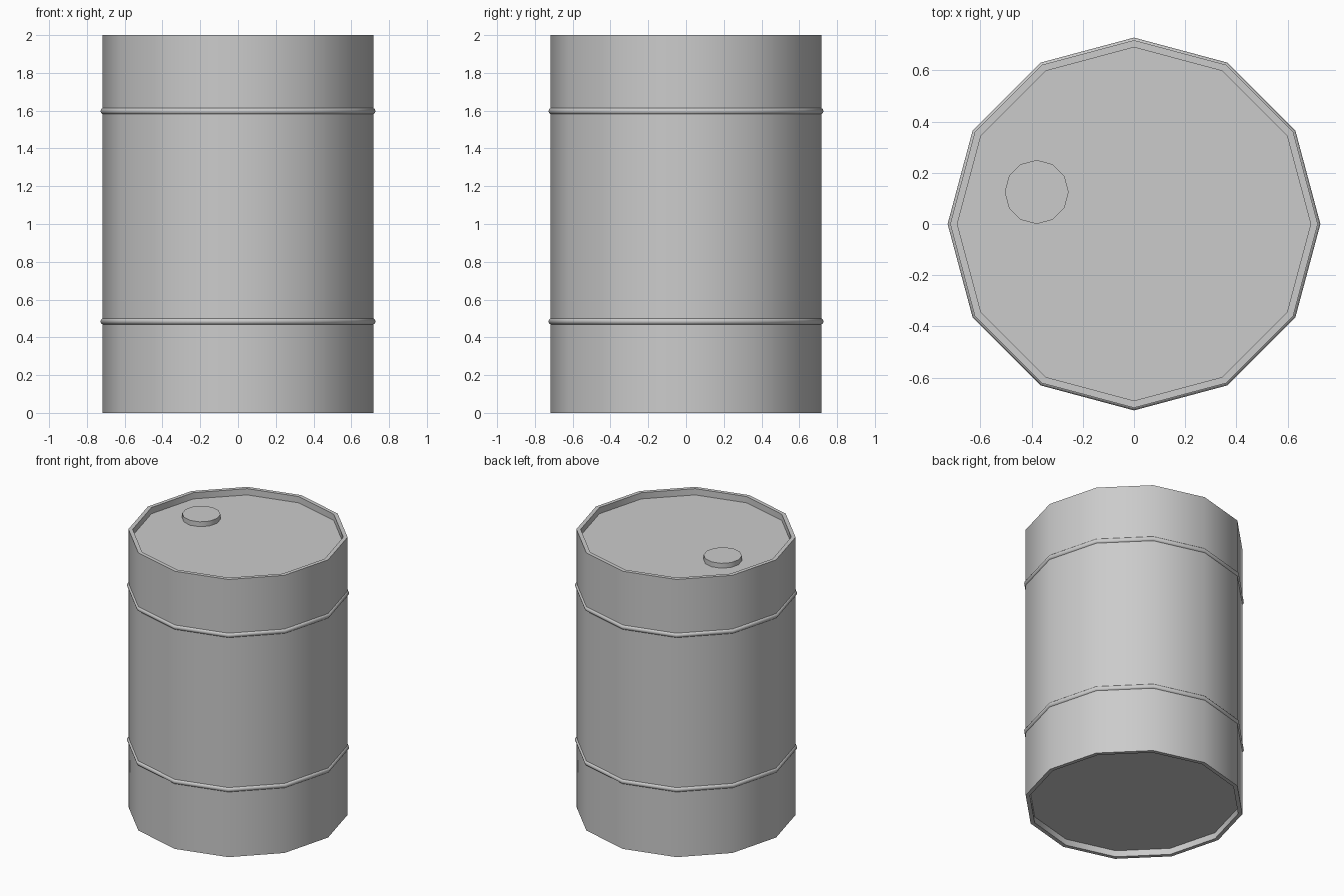
import bpy, bmesh
from math import radians, cos, sin, pi

if "Cube" in bpy.data.objects:
    bpy.data.objects.remove(bpy.data.objects["Cube"])

SIDES = 12


def finish(obj):
    bpy.ops.object.select_all(action='DESELECT')
    obj.select_set(True)
    bpy.context.view_layer.objects.active = obj
    bpy.ops.object.shade_smooth_by_angle(angle=radians(40))


def lathe(name, profile):
    """Spin a (radius, height) profile around z and cap both ends."""
    bm = bmesh.new()
    loops = [[bm.verts.new((r * cos(2 * pi * i / SIDES), r * sin(2 * pi * i / SIDES), z))
              for i in range(SIDES)] for r, z in profile]
    for a, b in zip(loops, loops[1:]):
        for i in range(SIDES):
            j = (i + 1) % SIDES
            bm.faces.new((a[i], a[j], b[j], b[i]))
    bm.faces.new(loops[0][::-1])
    bm.faces.new(loops[-1])
    bmesh.ops.recalc_face_normals(bm, faces=bm.faces)
    mesh = bpy.data.meshes.new(name)
    bm.to_mesh(mesh)
    bm.free()
    obj = bpy.data.objects.new(name, mesh)
    bpy.context.collection.objects.link(obj)
    finish(obj)


# Drum shell with recessed lid and base
R, RIM, DEPTH = 0.718, 0.69, 0.045
lathe("drum_body", [(RIM, DEPTH), (RIM, 0), (R, 0),
                    (R, 2), (RIM, 2), (RIM, 2 - DEPTH)])

# Two raised hoops
for name, z in (("lower_hoop", 0.485), ("upper_hoop", 1.597)):
    bpy.ops.mesh.primitive_torus_add(major_segments=SIDES, minor_segments=12,
                                     major_radius=0.71, minor_radius=0.018,
                                     location=(0, 0, z))
    hoop = bpy.context.object
    hoop.name = name
    finish(hoop)

# Bung cap on the lid
CAP = 0.035
bpy.ops.mesh.primitive_cylinder_add(vertices=SIDES, radius=0.125, depth=CAP,
                                    location=(-0.38, 0.125, 2 - DEPTH + CAP / 2))
cap = bpy.context.object
cap.name = "bung_cap"
finish(cap)
